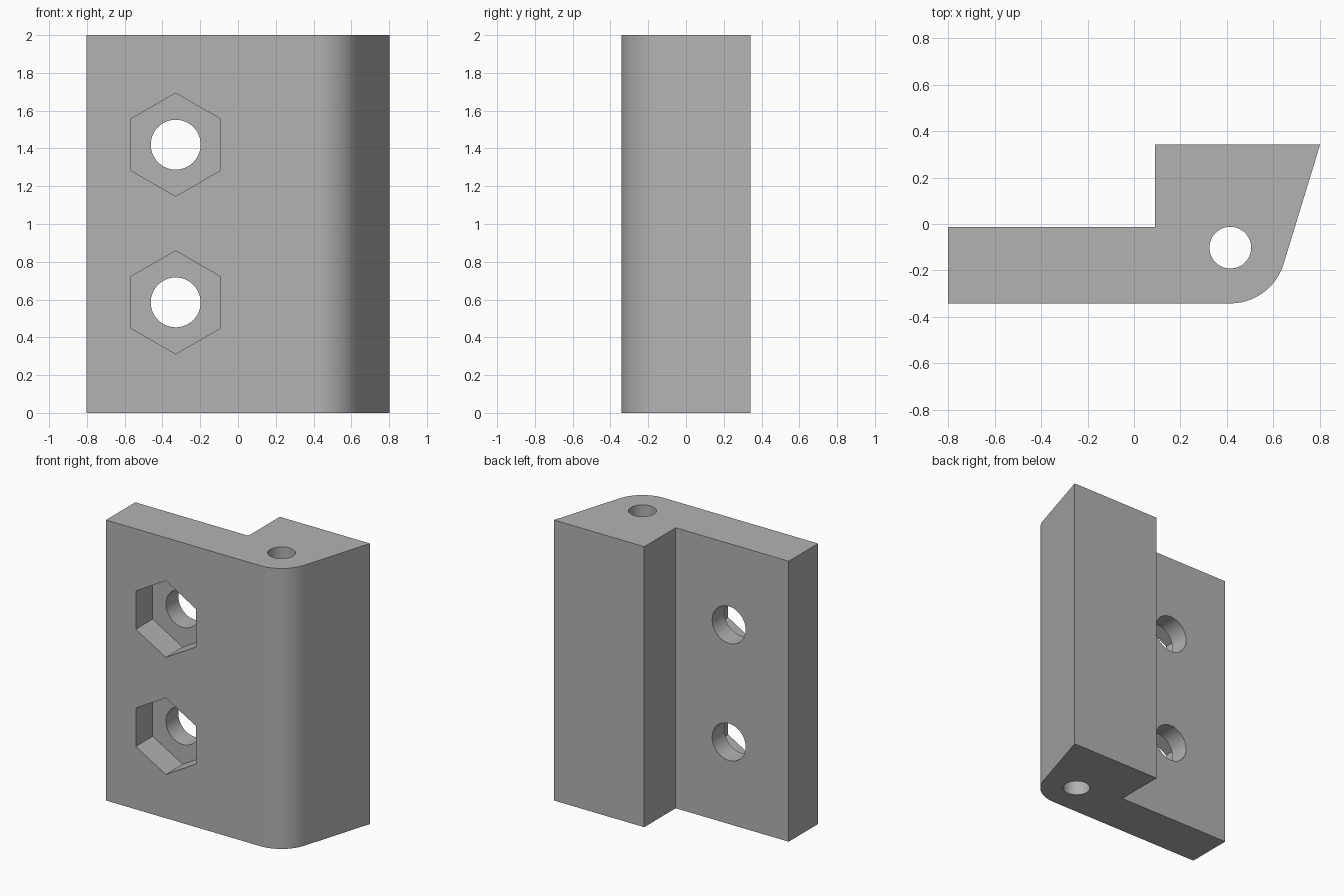
import bpy, bmesh
from math import radians, sin, cos, pi
from mathutils import Vector

cube = bpy.data.objects.get("Cube")
if cube:
    bpy.data.objects.remove(cube, do_unlink=True)

HEIGHT = 2.0
FRONT, BACK, STEP = -0.342, 0.342, -0.012
PIVOT = Vector((0.415, -0.102))
ROUND = PIVOT.y - FRONT

grey = bpy.data.materials.new("plain grey")
grey.use_nodes = True
grey.diffuse_color = (0.45, 0.45, 0.45, 1)
grey.node_tree.nodes["Principled BSDF"].inputs["Base Color"].default_value = (0.45, 0.45, 0.45, 1)


def cut(target, name, sides, radius, depth, location, along_y=False):
    """Subtract a prism from the target, then discard the cutter."""
    rotation = (pi / 2, 0, 0) if along_y else (0, 0, 0)
    bpy.ops.mesh.primitive_cylinder_add(vertices=sides, radius=radius, depth=depth,
                                        location=location, rotation=rotation)
    cutter = bpy.context.object
    cutter.name = name
    cutter.hide_render = True
    cutter.data.materials.append(grey)
    mod = target.modifiers.new(name, 'BOOLEAN')
    mod.operation, mod.solver, mod.object = 'DIFFERENCE', 'EXACT', cutter
    bpy.context.view_layer.objects.active = target
    bpy.ops.object.modifier_apply(modifier=name)
    bpy.data.objects.remove(cutter, do_unlink=True)


# Hinge leaf outline: thin plate, rounded knuckle corner, slanted side, thick block
outline = [(-0.802, STEP), (-0.802, FRONT)]
start, end, steps = radians(-90), radians(-16.8), 20
for i in range(steps + 1):
    a = start + (end - start) * i / steps
    outline.append((PIVOT.x + ROUND * cos(a), PIVOT.y + ROUND * sin(a)))
outline += [(0.802, BACK), (0.09, BACK), (0.09, STEP)]

bm = bmesh.new()
base = bm.faces.new([bm.verts.new((x, y, 0)) for x, y in outline])
top = bmesh.ops.extrude_face_region(bm, geom=[base])
bmesh.ops.translate(bm, vec=(0, 0, HEIGHT),
                    verts=[g for g in top["geom"] if isinstance(g, bmesh.types.BMVert)])
bmesh.ops.recalc_face_normals(bm, faces=bm.faces)
mesh = bpy.data.meshes.new("hinge_leaf")
bm.to_mesh(mesh)
bm.free()
mesh.materials.append(grey)
leaf = bpy.data.objects.new("hinge_leaf", mesh)
bpy.context.collection.objects.link(leaf)

# Vertical pin hole
cut(leaf, "pin_hole", 48, 0.09, 3, (PIVOT.x, PIVOT.y, HEIGHT / 2))

# Bolt holes with hexagonal nut pockets in the front
for z in (0.585, 1.42):
    cut(leaf, "nut_pocket", 6, 0.273, 0.38, (-0.33, FRONT, z), along_y=True)
    cut(leaf, "bolt_hole", 48, 0.132, 2, (-0.33, 0, z), along_y=True)

# Smooth the round surfaces and keep the flat ones flat
bpy.ops.object.select_all(action='DESELECT')
leaf.select_set(True)
bpy.context.view_layer.objects.active = leaf
bpy.ops.object.shade_smooth_by_angle(angle=radians(30))
weighted = leaf.modifiers.new("flat_face_normals", 'WEIGHTED_NORMAL')
weighted.keep_sharp = True
